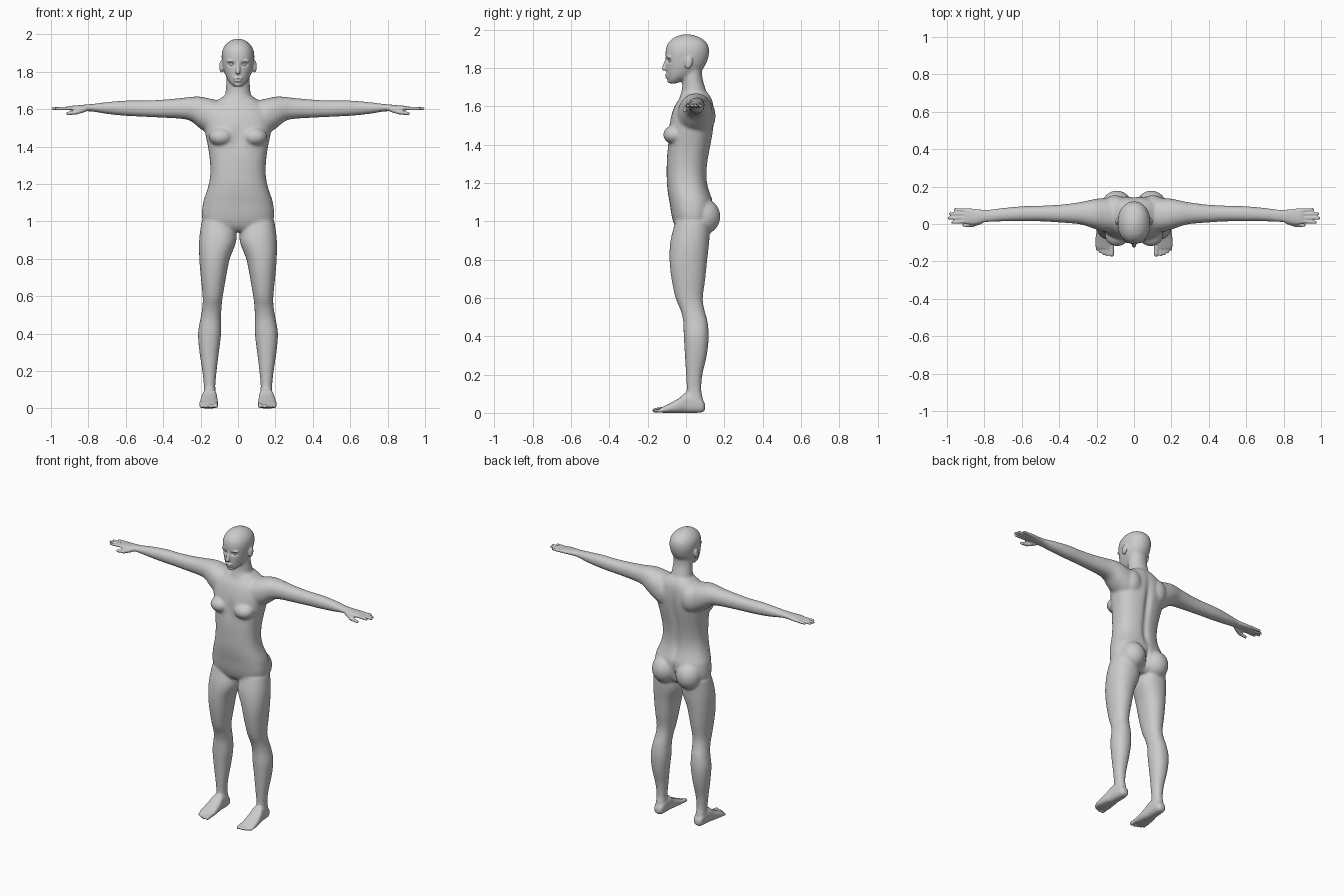
import bpy, bmesh, math
from mathutils import Vector, Matrix

bm = bmesh.new()


def spline(rows, steps=4):
    """Catmull-Rom through a list of section rows."""
    out = []
    for i in range(len(rows) - 1):
        p0, p1, p2 = rows[max(i - 1, 0)], rows[i], rows[i + 1]
        p3 = rows[min(i + 2, len(rows) - 1)]
        for k in range(steps):
            t = k / steps
            out.append([0.5 * (2 * b + (c - a) * t + (2 * a - 5 * b + 4 * c - d) * t * t
                               + (3 * b - a - 3 * c + d) * t ** 3)
                        for a, b, c, d in zip(p0, p1, p2, p3)])
    return out + [list(rows[-1])]


def loft(rows, place, power=2.2, n=32):
    """Closed skin over sections (pos, lo_u, hi_u, lo_v, hi_v)."""
    rings = []
    for w, u0, u1, v0, v1 in spline(rows):
        ring = []
        for k in range(n):
            a = 2 * math.pi * k / n
            c, s = math.cos(a), math.sin(a)
            u = (u0 + u1) / 2 + (u1 - u0) / 2 * math.copysign(abs(c) ** (2 / power), c)
            v = (v0 + v1) / 2 + (v1 - v0) / 2 * math.copysign(abs(s) ** (2 / power), s)
            ring.append(bm.verts.new(place(w, u, v)))
        rings.append(ring)
    for a, b in zip(rings, rings[1:]):
        for k in range(n):
            bm.faces.new((a[k], a[(k + 1) % n], b[(k + 1) % n], b[k]))
    bm.faces.new(rings[0])
    bm.faces.new(rings[-1])


def ball(c, r, tilt=0):
    m = Matrix.Translation(c) @ Matrix.Rotation(tilt, 4, 'X') @ Matrix.Diagonal((*r, 1))
    bmesh.ops.create_icosphere(bm, subdivisions=3, radius=1, matrix=m)


def capsule(p, q, r1, r2):
    p, q = Vector(p), Vector(q)
    rot = (q - p).to_track_quat('Z', 'Y')
    for v in bmesh.ops.create_icosphere(bm, subdivisions=3, radius=1)['verts']:
        v.co = q + rot @ v.co * r2 if v.co.z > 0 else p + rot @ v.co * r1


# torso: z, half width, front y, back y
torso = [(.945, .10, -.03, .09), (.97, .165, -.055, .115), (1.02, .193, -.073, .135),
         (1.1, .187, -.086, .14), (1.15, .171, -.095, .125), (1.2, .156, -.1, .112),
         (1.26, .148, -.101, .109), (1.33, .151, -.1, .117), (1.4, .161, -.095, .13),
         (1.47, .175, -.092, .142), (1.54, .182, -.08, .148), (1.6, .165, -.06, .145),
         (1.64, .12, -.035, .135), (1.67, .075, -.02, .115)]
loft([(z, -h, h, f, b) for z, h, f, b in torso], lambda w, u, v: (u, v, w), 2.4)

# neck and head
neck = [(1.58, .1, -.03, .125), (1.64, .083, -.035, .125), (1.67, .071, -.026, .111),
        (1.7, .066, -.02, .1), (1.75, .063, -.02, .086), (1.8, .06, -.01, .085)]
loft([(z, -h, h, f, b) for z, h, f, b in neck], lambda w, u, v: (u, v, w), 2)
head = [(1.72, .022, -.08, -.045), (1.735, .038, -.092, -.015), (1.755, .054, -.098, .03),
        (1.785, .069, -.102, .078), (1.82, .08, -.104, .104), (1.86, .086, -.106, .118),
        (1.89, .087, -.106, .121), (1.92, .081, -.098, .115), (1.947, .065, -.078, .094),
        (1.967, .04, -.046, .056), (1.977, .012, -.012, .015)]
loft([(z, -h, h, f, b) for z, h, f, b in head], lambda w, u, v: (u, v, w), 2.15)
capsule((0, -.1, 1.845), (0, -.114, 1.798), .009, .013)
ball((0, -.1, 1.765), (.024, .011, .006))
ball((0, -.098, 1.752), (.02, .011, .007))
ball((0, -.084, 1.733), (.02, .014, .013))

arm = [(.06, 1.53, 1.64, -.02, .13), (.13, 1.46, 1.652, -.045, .14), (.2, 1.495, 1.667, -.03, .135),
       (.25, 1.535, 1.666, -.012, .125), (.3, 1.548, 1.66, 0, .115), (.4, 1.554, 1.651, .008, .103),
       (.5, 1.559, 1.646, .014, .098), (.6, 1.564, 1.646, .014, .095), (.7, 1.574, 1.638, .014, .086),
       (.77, 1.586, 1.629, .01, .078), (.81, 1.589, 1.625, .008, .076),
       (.85, 1.59, 1.621, -.002, .081), (.89, 1.592, 1.618, -.002, .085), (.905, 1.596, 1.614, .004, .08)]
leg = [(1.0, .02, .195, -.055, .125), (.9, .008, .208, -.081, .122), (.8, .044, .207, -.086, .111),
       (.7, .064, .199, -.076, .101), (.6, .081, .189, -.055, .088), (.54, .088, .191, -.03, .096),
       (.48, .09, .201, -.015, .112), (.4, .09, .214, -.012, .119), (.3, .102, .206, -.006, .109),
       (.2, .114, .191, 0, .086), (.12, .121, .183, .004, .08), (.06, .117, .184, 0, .09),
       (.02, .12, .18, .0, .088)]
foot = [(.1, .135, .165, .018, .045), (.085, .12, .18, .004, .07), (.05, .114, .186, 0, .1),
        (0, .112, .192, 0, .105), (-.035, .109, .2, 0, .078), (-.08, .106, .206, 0, .052),
        (-.115, .106, .207, 0, .035), (-.132, .112, .2, .003, .027)]
fingers = [(.009, .97), (.032, .989), (.055, .982), (.077, .955)]
toes = [(.119, -.163, .0125), (.144, -.164, .0095), (.163, -.157, .009),
        (.181, -.148, .0085), (.197, -.136, .008)]

for s in (1, -1):
    # arm, fingers, thumb
    loft(arm, lambda w, u, v: (s * w, v, u))
    for y, tip in fingers:
        capsule((s * .87, y * .85 + .007, 1.605), (s * tip, y, 1.603), .0105, .0085)
    capsule((s * .82, .015, 1.6), (s * .865, -.005, 1.583), .016, .012)
    capsule((s * .865, -.005, 1.583), (s * .91, -.006, 1.577), .012, .009)
    # leg, foot, toes
    loft(leg, lambda w, u, v: (s * u, v, w))
    loft(foot, lambda w, u, v: (s * u, w, v), 2.6)
    for x, tip, r in toes:
        capsule((s * x, -.105, .02), (s * x, tip, r + .001), r * 1.1, r)
    # buttock, breast, shoulder blade, ear, brow
    ball((s * .092, .09, 1.025), (.084, .09, .095))
    ball((s * .09, -.06, 1.452), (.066, .06, .05))
    ball((s * .1, .1, 1.55), (.065, .055, .085))
    ball((s * .089, .014, 1.828), (.011, .02, .034), -.2)
    ball((s * .034, -.085, 1.858), (.028, .018, .009))

bmesh.ops.recalc_face_normals(bm, faces=bm.faces)
mesh = bpy.data.meshes.new("body")
bm.to_mesh(mesh)
bm.free()
body = bpy.data.objects.new("body", mesh)
bpy.context.collection.objects.link(body)


def bake():
    dg = bpy.context.evaluated_depsgraph_get()
    new = bpy.data.meshes.new_from_object(body.evaluated_get(dg))
    body.modifiers.clear()
    body.data = new


# fuse the parts into one skin
rm = body.modifiers.new("fuse", 'REMESH')
rm.mode = 'VOXEL'
rm.voxel_size = .005
bake()

# blend the joints strongly, the hands, feet and face lightly
group = body.vertex_groups.new(name="soft")
group.add([v.index for v in body.data.vertices
           if abs(v.co.x) < .8 and .1 < v.co.z and not (v.co.z > 1.72 and (v.co.y < -.05 or abs(v.co.x) > .075))],
          1, 'REPLACE')
for name, count in (("soft", 32), ("", 3)):
    sm = body.modifiers.new("blend", 'SMOOTH')
    sm.factor = .5
    sm.iterations = count
    sm.vertex_group = name
bake()

# sculpted dents: centre, radii, push (mirrored through |x|)
dents = [((.034, -.1, 1.84), (.018, .04, .011), (0, .014, 0)),
         ((0, .14, 1.42), (.022, .08, .16), (0, -.014, 0)),
         ((0, .1, 1.2), (.022, .06, .09), (0, -.01, 0)),
         ((0, .16, 1.02), (.012, .06, .06), (0, -.02, 0)),
         ((0, -.1, 1.45), (.025, .06, .06), (0, .008, 0)),
         ((0, -.11, 1.7585), (.024, .03, .003), (0, .004, 0))]
for v in body.data.vertices:
    p = Vector((abs(v.co.x), v.co.y, v.co.z))
    for c, r, push in dents:
        d = sum(((p[i] - c[i]) / r[i]) ** 2 for i in range(3))
        if d < 6:
            v.co += Vector(push) * math.exp(-d)

# thin out the dense skin
dec = body.modifiers.new("thin", 'DECIMATE')
dec.ratio = .35
bake()
body.data.shade_smooth()

# eyeballs
for s, side in ((1, "left"), (-1, "right")):
    bpy.ops.mesh.primitive_uv_sphere_add(segments=24, ring_count=12, radius=.0125,
                                         location=(s * .034, -.078, 1.84))
    eye = bpy.context.object
    eye.name = side + "_eye"
    bpy.ops.object.shade_smooth()
